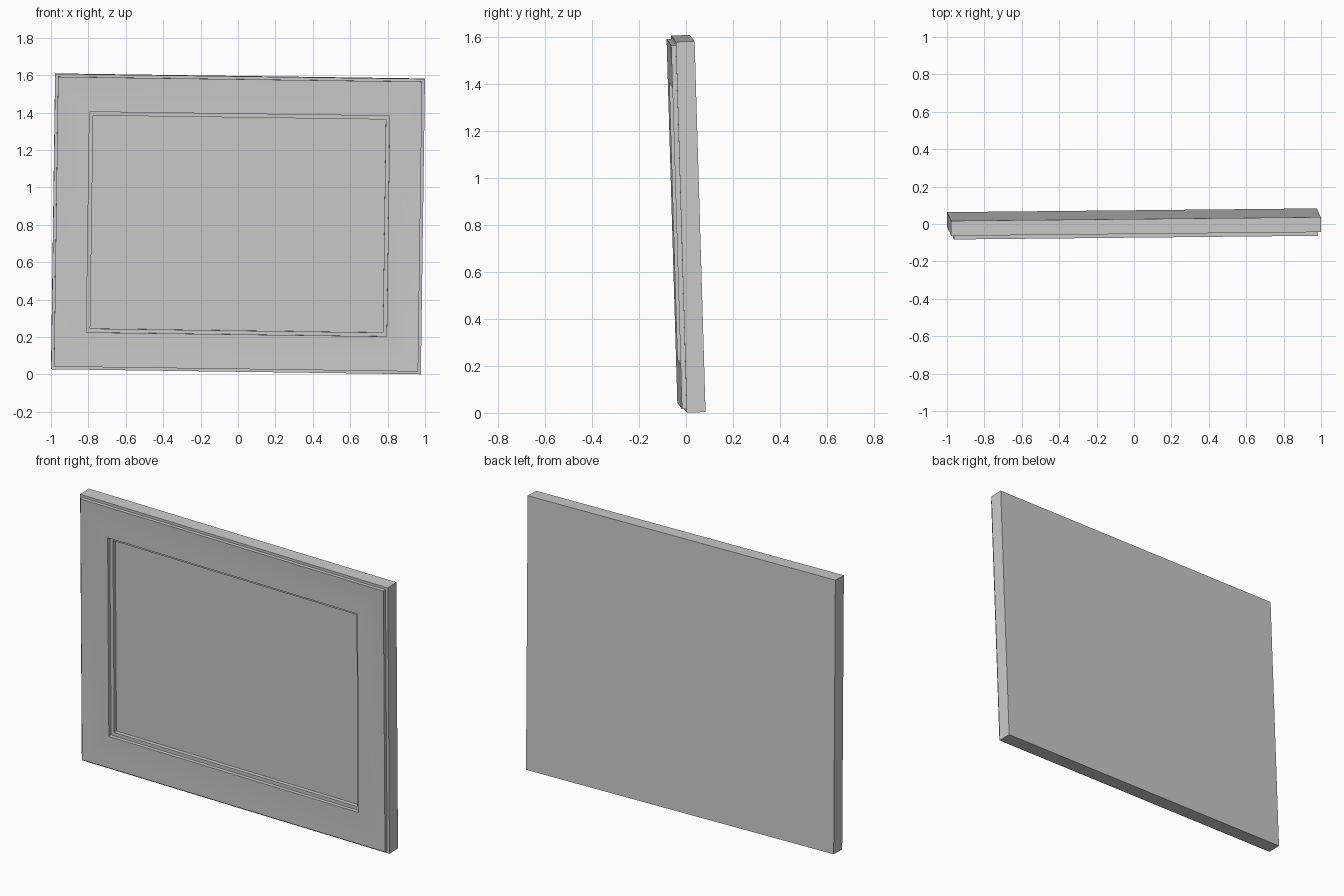
import bpy
import bmesh
from math import radians, sin, pi

default_cube = bpy.data.objects.get("Cube")
if default_cube:
    bpy.data.objects.remove(default_cube, do_unlink=True)

WIDTH, HEIGHT = 1.977, 1.58
RAIL_X, RAIL_Z = 0.186, 0.20   # rail widths at the sides and at top/bottom
BACK, BODY, LIP = 0.05, -0.03, -0.05
LIP_INSET, LEDGE = 0.015, 0.02
COVE_STEPS, RAIL_DROP, COVE_DIP = 5, 0.004, 0.002


def lofted_rectangles(name, rings):
    """Bridge concentric rectangles (half width, half height, y) and cap both ends."""
    bm = bmesh.new()
    loops = [[bm.verts.new((sx * w, y, sz * h))
              for sx, sz in ((-1, -1), (1, -1), (1, 1), (-1, 1))]
             for w, h, y in rings]
    for a, b in zip(loops, loops[1:]):
        for i in range(4):
            j = (i + 1) % 4
            bm.faces.new((a[i], a[j], b[j], b[i]))
    bm.faces.new(loops[0])
    bm.faces.new(loops[-1])
    bmesh.ops.recalc_face_normals(bm, faces=bm.faces)
    mesh = bpy.data.meshes.new(name)
    bm.to_mesh(mesh)
    bm.free()
    obj = bpy.data.objects.new(name, mesh)
    bpy.context.collection.objects.link(obj)
    # The frame hangs slightly askew
    obj.location = (0, 0, HEIGHT / 2 + 0.015)
    obj.rotation_euler = (radians(1.7), radians(0.78), radians(0.58))
    return obj


def inset(dx, dz, y):
    return (WIDTH / 2 - dx, HEIGHT / 2 - dz, y)


# Frame: body, raised lip, shallow cove rail, then stepped ledge and pocket
rings = [inset(0, 0, BACK), inset(0, 0, BODY),
         inset(LIP_INSET, LIP_INSET, BODY)]
for i in range(COVE_STEPS + 1):
    t = i / COVE_STEPS
    rings.append(inset(LIP_INSET + (RAIL_X - LIP_INSET) * t,
                       LIP_INSET + (RAIL_Z - LIP_INSET) * t,
                       LIP + RAIL_DROP * t + COVE_DIP * sin(pi * t)))
rings += [inset(RAIL_X, RAIL_Z, -0.025),
          inset(RAIL_X + LEDGE, RAIL_Z + LEDGE, -0.025),
          inset(RAIL_X + LEDGE, RAIL_Z + LEDGE, 0.02)]
frame = lofted_rectangles("picture_frame", rings)

# Flat panel seated in the pocket
panel = lofted_rectangles("picture_panel", [
    inset(RAIL_X + LEDGE, RAIL_Z + LEDGE, 0.02),
    inset(RAIL_X + LEDGE, RAIL_Z + LEDGE, -0.003)])

# Smooth the cove while keeping steps and mitres sharp
bpy.ops.object.select_all(action='DESELECT')
frame.select_set(True)
bpy.context.view_layer.objects.active = frame
bpy.ops.object.shade_smooth_by_angle(angle=radians(30))
